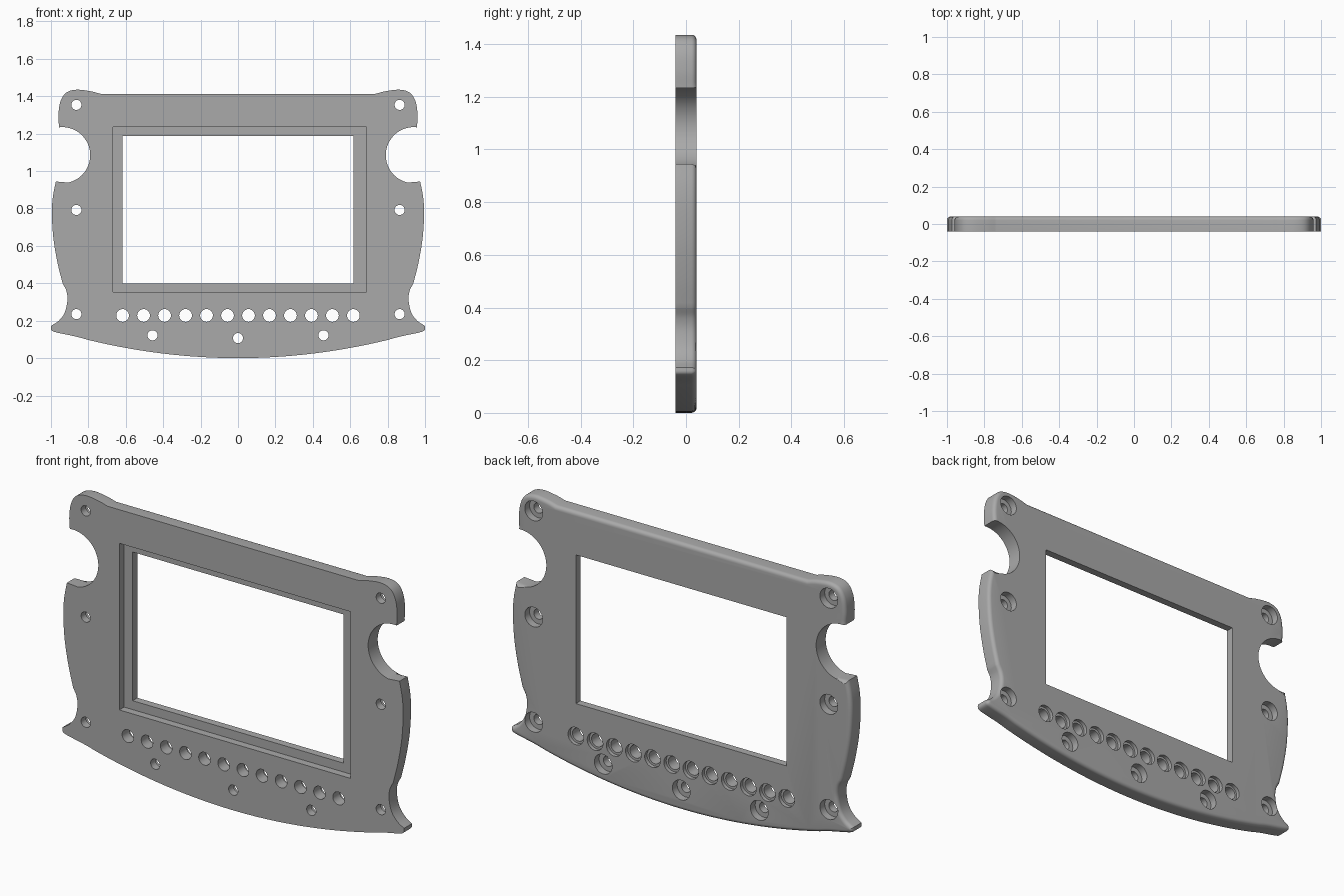
import bpy, bmesh, math
from mathutils import Vector

cube = bpy.data.objects.get("Cube")
if cube:
    bpy.data.objects.remove(cube, do_unlink=True)

HALF = 0.04     # half the plate thickness
ROUND = 0.02    # rounding of the back rim

grey = bpy.data.materials.new("plain grey")
grey.use_nodes = True
COLOUR = (0.4, 0.4, 0.4, 1)
grey.diffuse_color = COLOUR
grey.node_tree.nodes["Principled BSDF"].inputs["Base Color"].default_value = COLOUR


def make_object(name, bm):
    bmesh.ops.recalc_face_normals(bm, faces=bm.faces)
    mesh = bpy.data.meshes.new(name)
    bm.to_mesh(mesh)
    bm.free()
    mesh.materials.append(grey)
    obj = bpy.data.objects.new(name, mesh)
    bpy.context.collection.objects.link(obj)
    return obj


def smooth_path(points, steps=6):
    """Smooth curve through the points."""
    p = [Vector(q) for q in points]
    p = [2 * p[0] - p[1]] + p + [2 * p[-1] - p[-2]]
    out = []
    for a, b, c, d in zip(p, p[1:], p[2:], p[3:]):
        for i in range(steps):
            t = i / steps
            out.append(0.5 * (2 * b + (c - a) * t + (2 * a - 5 * b + 4 * c - d) * t**2
                              + (3 * b - a - 3 * c + d) * t**3))
    return out + [p[-2]]


# Right half of the outline, from the top middle round to the bottom middle
shoulder = smooth_path([(0.735, 1.413), (0.79, 1.427), (0.865, 1.435), (0.92, 1.418),
                        (0.95, 1.37), (0.96, 1.3), (0.957, 1.234)])
NOTCH = Vector((0.94, 1.085))
a0, a1 = math.radians(83.5), math.radians(257.5)
notch = [NOTCH + 0.15 * Vector((math.cos(a0 + (a1 - a0) * i / 32),
                                math.sin(a0 + (a1 - a0) * i / 32))) for i in range(33)]
flank = smooth_path([(0.974, 0.944), (0.99, 0.86), (0.995, 0.77), (0.987, 0.64),
                     (0.965, 0.51), (0.938, 0.4)])
waist = smooth_path([(0.938, 0.4), (0.918, 0.36), (0.912, 0.31), (0.926, 0.245),
                     (0.958, 0.2), (1.0, 0.172)])
tip = smooth_path([(1.0, 0.172), (0.998, 0.15), (0.97, 0.137), (0.87, 0.116),
                   (0.8, 0.097)], 4)
belly = [Vector((x, 0.097 * (x / 0.8) ** 2)) for x in (0.8 - i * 0.05 for i in range(16))]

half = []
for p in shoulder + notch + flank + waist + tip + belly:
    if not half or (p - half[-1]).length > 0.004:
        half.append(p)
outline = half + [Vector((0, 0))] + [Vector((-p.x, p.y)) for p in reversed(half)]

# Face plate: extruded outline with its back rim rounded, side notches left sharp
bm = bmesh.new()
front = bm.faces.new([bm.verts.new((p.x, -HALF, p.y)) for p in outline])
ext = bmesh.ops.extrude_face_region(bm, geom=[front])
back = [v for v in ext["geom"] if isinstance(v, bmesh.types.BMVert)]
bmesh.ops.translate(bm, verts=back, vec=(0, 2 * HALF, 0))


def in_notch(edge):
    return all(abs((Vector((abs(v.co.x), v.co.z)) - NOTCH).length - 0.15) < 0.004
               for v in edge.verts)


rim = [e for e in bm.edges if all(v.co.y > 0 for v in e.verts) and not in_notch(e)]
bmesh.ops.bevel(bm, geom=rim, offset=ROUND, offset_type='OFFSET', segments=5,
                profile=0.5, affect='EDGES', clamp_overlap=False)
plate = make_object("face_plate", bm)


# Cutters
def box_cutter(name, x0, x1, z0, z1, y0, y1):
    bm = bmesh.new()
    bmesh.ops.create_cube(bm, size=1)
    for v in bm.verts:
        v.co = (x1 if v.co.x > 0 else x0, y1 if v.co.y > 0 else y0,
                z1 if v.co.z > 0 else z0)
    return make_object(name, bm)


def add_stepped_hole(bm, x, z, radius, bore, depth, n=32):
    """Through hole with a wider counterbore sunk into the back."""
    levels = [(radius, -0.1), (radius, HALF - depth), (bore, HALF - depth), (bore, 0.1)]
    rings = [[bm.verts.new((x + r * math.cos(math.tau * i / n), y,
                            z + r * math.sin(math.tau * i / n))) for i in range(n)]
             for r, y in levels]
    for lo, hi in zip(rings, rings[1:]):
        for i in range(n):
            j = (i + 1) % n
            bm.faces.new((lo[i], lo[j], hi[j], hi[i]))
    bm.faces.new(rings[0])
    bm.faces.new(rings[-1])


bm = bmesh.new()
screws = [(s * 0.864, z) for s in (-1, 1) for z in (1.354, 0.792, 0.235)]
screws += [(-0.457, 0.122), (0, 0.107), (0.457, 0.122)]
for x, z in screws:
    add_stepped_hole(bm, x, z, 0.027, 0.052, 0.04)
for i in range(12):
    add_stepped_hole(bm, -0.617 + i * 1.234 / 11, 0.228, 0.034, 0.046, 0.02)

cutters = [make_object("hole_cutter", bm),
           box_cutter("screen_recess_cutter", -0.667, 0.687, 0.353, 1.235, -0.1, 0),
           box_cutter("screen_opening_cutter", -0.617, 0.617, 0.4, 1.187, -0.2, 0.2)]

bpy.context.view_layer.objects.active = plate
for cutter in cutters:
    mod = plate.modifiers.new(cutter.name, 'BOOLEAN')
    mod.operation = 'DIFFERENCE'
    mod.solver = 'EXACT'
    mod.object = cutter
    bpy.ops.object.modifier_apply(modifier=mod.name)
    bpy.data.objects.remove(cutter, do_unlink=True)

bpy.ops.object.select_all(action='DESELECT')
plate.select_set(True)
bpy.ops.object.shade_smooth_by_angle(angle=math.radians(30))
